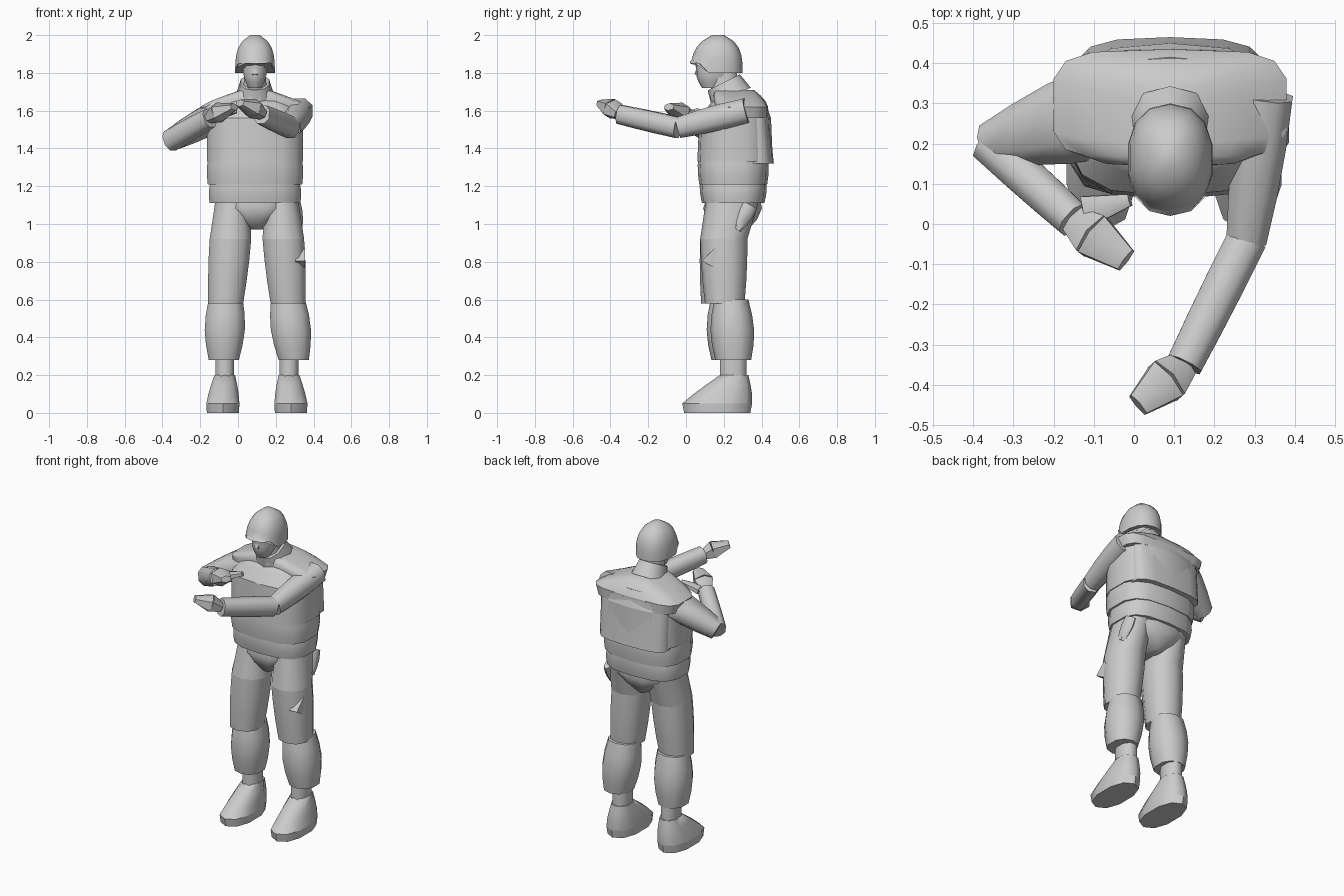
import bpy, math
from mathutils import Vector

cube = bpy.data.objects.get("Cube")
if cube:
    bpy.data.objects.remove(cube)

COLOUR = (0.6, 0.6, 0.6, 1)
grey = bpy.data.materials.new("plain grey")
grey.use_nodes = True
grey.diffuse_color = COLOUR
grey.node_tree.nodes["Principled BSDF"].inputs["Base Color"].default_value = COLOUR


# Size rules along a part, from its start (t = 0) to its end (t = 1)
def straight(t):
    return 1


def bulging(amount):
    return lambda t: 1 + amount * math.sin(math.pi * t)


def dome(t):
    return math.sqrt(max(0.06, 1 - t ** 3))


def unit_ring(sides, power):
    """Rounded rectangle that fills the square from -1 to 1."""
    ring = []
    for i in range(sides):
        angle = math.tau * (i + 0.5) / sides
        ring.append([math.copysign(abs(c) ** (2 / power), c)
                     for c in (math.cos(angle), math.sin(angle))])
    reach = [max(point[axis] for point in ring) for axis in range(2)]
    return [(u / reach[0], v / reach[1]) for u, v in ring]


def limb(name, start, end, start_size, end_size, rule=straight,
         steps=3, sides=8, power=2.3, level=False):
    """Sweep a ring from start to end; level rings stay horizontal."""
    start, end = Vector(start), Vector(end)
    start_size, end_size = Vector(start_size), Vector(end_size)
    across, up = Vector((1, 0, 0)), Vector((0, 1, 0))
    if not level:
        direction = (end - start).normalized()
        across = direction.cross(Vector((0, 0, 1))).normalized()
        up = across.cross(direction)

    verts, faces = [], []
    for step in range(steps + 1):
        t = step / steps
        centre = start.lerp(end, t)
        half = start_size.lerp(end_size, t) * rule(t) / 2
        verts += [centre + across * u * half.x + up * v * half.y
                  for u, v in unit_ring(sides, power)]
    for first in range(0, steps * sides, sides):
        for i in range(sides):
            a, b = first + i, first + (i + 1) % sides
            faces.append((a, b, b + sides, a + sides))
    faces.append(tuple(reversed(range(sides))))
    faces.append(tuple(range(steps * sides, len(verts))))

    mesh = bpy.data.meshes.new(name)
    mesh.from_pydata(verts, [], faces)
    mesh.materials.append(grey)
    obj = bpy.data.objects.new(name, mesh)
    bpy.context.collection.objects.link(obj)
    bpy.ops.object.select_all(action='DESELECT')
    obj.select_set(True)
    bpy.context.view_layer.objects.active = obj
    bpy.ops.object.mode_set(mode='EDIT')
    bpy.ops.mesh.select_all(action='SELECT')
    bpy.ops.mesh.normals_make_consistent(inside=False)
    bpy.ops.object.mode_set(mode='OBJECT')
    bpy.ops.object.shade_smooth_by_angle(angle=math.radians(55))
    return obj


def column(name, low, high, low_size, high_size, rule=straight, **options):
    return limb(name, low, high, low_size, high_size, rule, level=True, **options)


def middle(y, z):
    """Point on the centre line of the body."""
    return Vector((0.09, y, z))


# Vest, back plate, waist band, skirt and shoulder yoke
boxy = {"sides": 14, "power": 2.9}
column("vest", middle(0.26, 1.33), middle(0.26, 1.56), (0.51, 0.4), (0.51, 0.38), **boxy)
column("vest_chest", middle(0.26, 1.56), middle(0.28, 1.66), (0.51, 0.38), (0.36, 0.27), **boxy)
column("back_plate", middle(0.38, 1.32), middle(0.37, 1.61), (0.46, 0.17), (0.46, 0.13), **boxy)
column("waist_band", middle(0.25, 1.21), middle(0.25, 1.36), (0.5, 0.36), (0.49, 0.37),
       bulging(0.03), **boxy)
column("vest_skirt", middle(0.25, 1.11), middle(0.25, 1.24), (0.48, 0.33), (0.46, 0.35),
       bulging(0.04), **boxy)
yoke_edge, yoke_size = middle(0.295, 1.62), (0.58, 0.28)
column("shoulder_yoke_edge", middle(0.295, 1.56), yoke_edge, (0.54, 0.28), yoke_size,
       steps=1, sides=14, power=4)
column("shoulder_yoke", yoke_edge, middle(0.255, 1.71), yoke_size, (0.15, 0.21),
       bulging(0.1), sides=14, power=4)

# Neck, collar and head
column("neck", middle(0.21, 1.66), middle(0.2, 1.82), (0.13, 0.16), (0.11, 0.13))
limb("collar", middle(0.24, 1.67), middle(0.2, 1.75), (0.2, 0.23), (0.15, 0.19), sides=10)
column("jaw", middle(0.14, 1.72), middle(0.16, 1.81), (0.07, 0.11), (0.125, 0.21),
       bulging(0.12), sides=10)
column("face", middle(0.16, 1.8), middle(0.16, 1.9), (0.125, 0.21), (0.13, 0.23), sides=10)
limb("nose", middle(0.07, 1.84), middle(0.06, 1.79), (0.02, 0.02), (0.03, 0.03), sides=6)

# Helmet with a raised front brim
helmet = column("helmet", middle(0.16, 1.8), middle(0.17, 2), (0.21, 0.28), (0.21, 0.26),
                dome, steps=6, sides=14)
for vertex in helmet.data.vertices:
    if vertex.co.y < 0.07 and vertex.co.z < 1.85:
        vertex.co.z += 0.05 if vertex.co.z < 1.81 else 0.03

# Pelvis narrowing to the crotch
column("pelvis", middle(0.24, 0.97), middle(0.25, 1.14), (0.07, 0.18), (0.45, 0.28),
       bulging(0.3), sides=12)

# Legs, with the left one set slightly further back
for side, sign, back in (("right", -1, 0), ("left", 1, 0.02)):
    def leg_point(out, y, z):
        return Vector((0.1 + sign * out, y, z))

    knee, groin = leg_point(0.165, 0.185 + back, 0.58), leg_point(0.14, 0.2, 0.92)
    groin_size = (0.22, 0.25)
    column(side + "_thigh", knee, groin, (0.185, 0.21), groin_size, bulging(0.04), sides=10)
    column(side + "_hip", groin, leg_point(0.13, 0.245, 1.12), groin_size, (0.18, 0.28), sides=10)
    column(side + "_trouser_cuff", leg_point(0.175 + back, 0.23 + back, 0.28),
           leg_point(0.165, 0.22 + back, 0.6), (0.16, 0.19), (0.18, 0.18),
           bulging(0.25), steps=4, sides=10)
    column(side + "_ankle", leg_point(0.17, 0.25, 0.16), leg_point(0.17, 0.25, 0.35),
           (0.1, 0.14), (0.1, 0.14))
    toe_line, instep = leg_point(0.18, 0.165, 0.05), leg_point(0.17, 0.255, 0.2)
    column(side + "_boot_sole", leg_point(0.18, 0.165, 0), toe_line, (0.17, 0.35), (0.175, 0.37),
           steps=2, sides=10)
    column(side + "_boot_upper", toe_line, instep, (0.175, 0.37), (0.11, 0.15),
           bulging(0.05), sides=10)

# Hip pouch and thigh pocket flap on the left side
limb("hip_pouch", (0.31, 0.34, 1.1), (0.32, 0.27, 0.97), (0.04, 0.08), (0.04, 0.05),
     bulging(0.3), sides=6)
limb("thigh_pocket", (0.33, 0.12, 0.84), (0.33, 0.22, 0.74), (0.05, 0.1), (0.04, 0.02), sides=4)


def arm(side, shoulder, elbow, wrist, knuckles, fingertips, shoulder_size):
    """Sleeve, forearm and a wedge-shaped closed hand through the joints."""
    joint, cuff, fist = (0.1, 0.11), (0.09, 0.1), (0.11, 0.11)
    limb(side + "_upper_arm", shoulder, elbow, shoulder_size, joint, bulging(0.12))
    limb(side + "_forearm", elbow, wrist, joint, cuff, bulging(0.04))
    limb(side + "_palm", wrist, knuckles, (0.07, 0.06), fist, steps=1, sides=6)
    limb(side + "_fingers", knuckles, fingertips, fist, (0.06, 0.04), steps=2, sides=6)


# Left arm reaches forward, right arm bends across the chest
arm("left", shoulder=(0.33, 0.32, 1.6), elbow=(0.28, -0.04, 1.51), wrist=(0.125, -0.35, 1.58),
    knuckles=(0.08, -0.39, 1.61), fingertips=(0.01, -0.45, 1.64), shoulder_size=(0.13, 0.13))
arm("right", shoulder=(-0.08, 0.28, 1.59), elbow=(-0.36, 0.2, 1.44), wrist=(-0.15, 0.01, 1.56),
    knuckles=(-0.1, -0.03, 1.59), fingertips=(-0.02, -0.09, 1.62), shoulder_size=(0.23, 0.15))
limb("right_thumb", (-0.12, 0.03, 1.57), (-0.01, 0.06, 1.6), (0.08, 0.05), (0.03, 0.03), sides=6)
